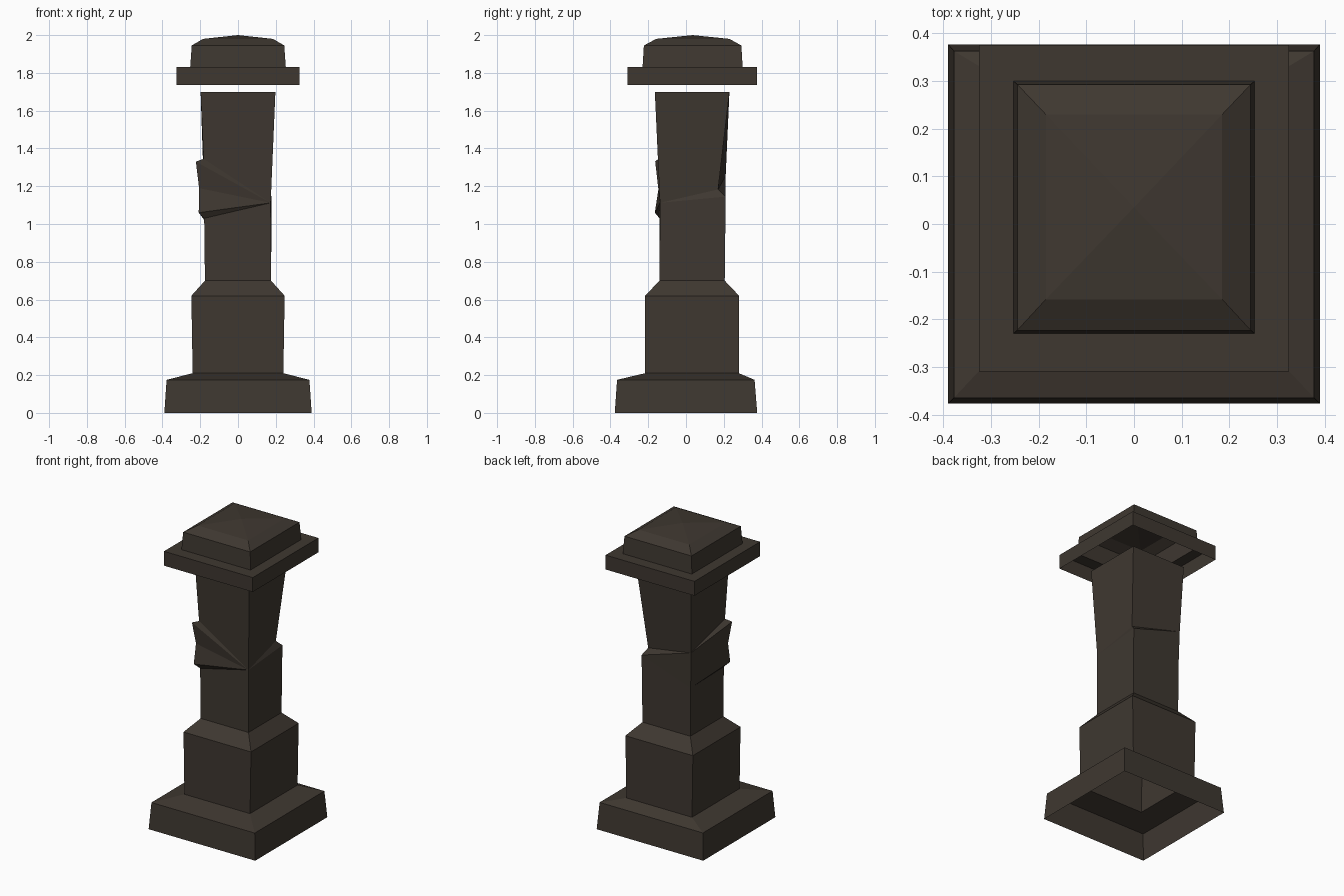
import bpy, bmesh

if "Cube" in bpy.data.objects:
    bpy.data.objects.remove(bpy.data.objects["Cube"])

stone = bpy.data.materials.new("dark brown stone")
stone.diffuse_color = (0.049, 0.039, 0.030, 1)
stone.use_nodes = True
stone.node_tree.nodes["Principled BSDF"].inputs["Base Color"].default_value = stone.diffuse_color


def ring(hx, y0, y1, z):
    """Rectangular level: front-left, front-right, back-right, back-left."""
    return [(-hx, y0, z), (hx, y0, z), (hx, y1, z), (-hx, y1, z)]


def loft(name, levels, apex=None):
    """Open shell through four-cornered levels; repeated corners collapse."""
    bm = bmesh.new()
    cache = {}

    def vert(co):
        if co not in cache:
            cache[co] = bm.verts.new(co)
        return cache[co]

    for low, high in zip(levels, levels[1:]):
        for i in range(4):
            j = (i + 1) % 4
            corners = []
            for co in (low[i], low[j], high[j], high[i]):
                if co not in corners:
                    corners.append(co)
            if len(corners) > 2:
                bm.faces.new([vert(co) for co in corners])
    if apex:
        top = levels[-1]
        for i in range(4):
            bm.faces.new([vert(top[i]), vert(top[(i + 1) % 4]), vert(apex)])
    mesh = bpy.data.meshes.new(name)
    bm.to_mesh(mesh)
    bm.free()
    mesh.materials.append(stone)
    obj = bpy.data.objects.new(name, mesh)
    bpy.context.collection.objects.link(obj)
    return obj


# stepped base and plinth, open underneath
loft("base", [
    ring(0.39, -0.377, 0.377, 0.0),
    ring(0.378, -0.365, 0.363, 0.175),
    ring(0.24, -0.217, 0.28, 0.21),
    ring(0.247, -0.217, 0.281, 0.62),
    ring(0.175, -0.14, 0.205, 0.70),
])

# shaft with a twisted, cracked band
fr = (0.173, -0.138, 1.112)
br_low, br_high = (0.178, 0.21, 1.145), (0.158, 0.17, 1.183)
bl_low, bl_high = (-0.178, 0.205, 1.02), (-0.183, 0.21, 1.255)
loft("shaft", [
    ring(0.175, -0.14, 0.205, 0.70),
    [(-0.179, -0.14, 1.03), fr, br_low, bl_low],
    [(-0.208, -0.165, 1.06), fr, br_low, bl_low],
    [(-0.206, -0.145, 1.19), fr, br_low, bl_high],
    [(-0.223, -0.163, 1.33), fr, br_low, bl_high],
    [(-0.182, -0.147, 1.345), fr, br_high, bl_high],
    ring(0.198, -0.165, 0.23, 1.70),
])

# floating hollow cap: slab, raised block and shallow pyramid
loft("cap", [
    ring(0.325, -0.31, 0.376, 1.735),
    ring(0.325, -0.31, 0.376, 1.83),
    ring(0.253, -0.23, 0.30, 1.83),
    ring(0.245, -0.223, 0.293, 1.945),
    ring(0.185, -0.158, 0.23, 1.98),
], apex=(0, 0.035, 2.0))
